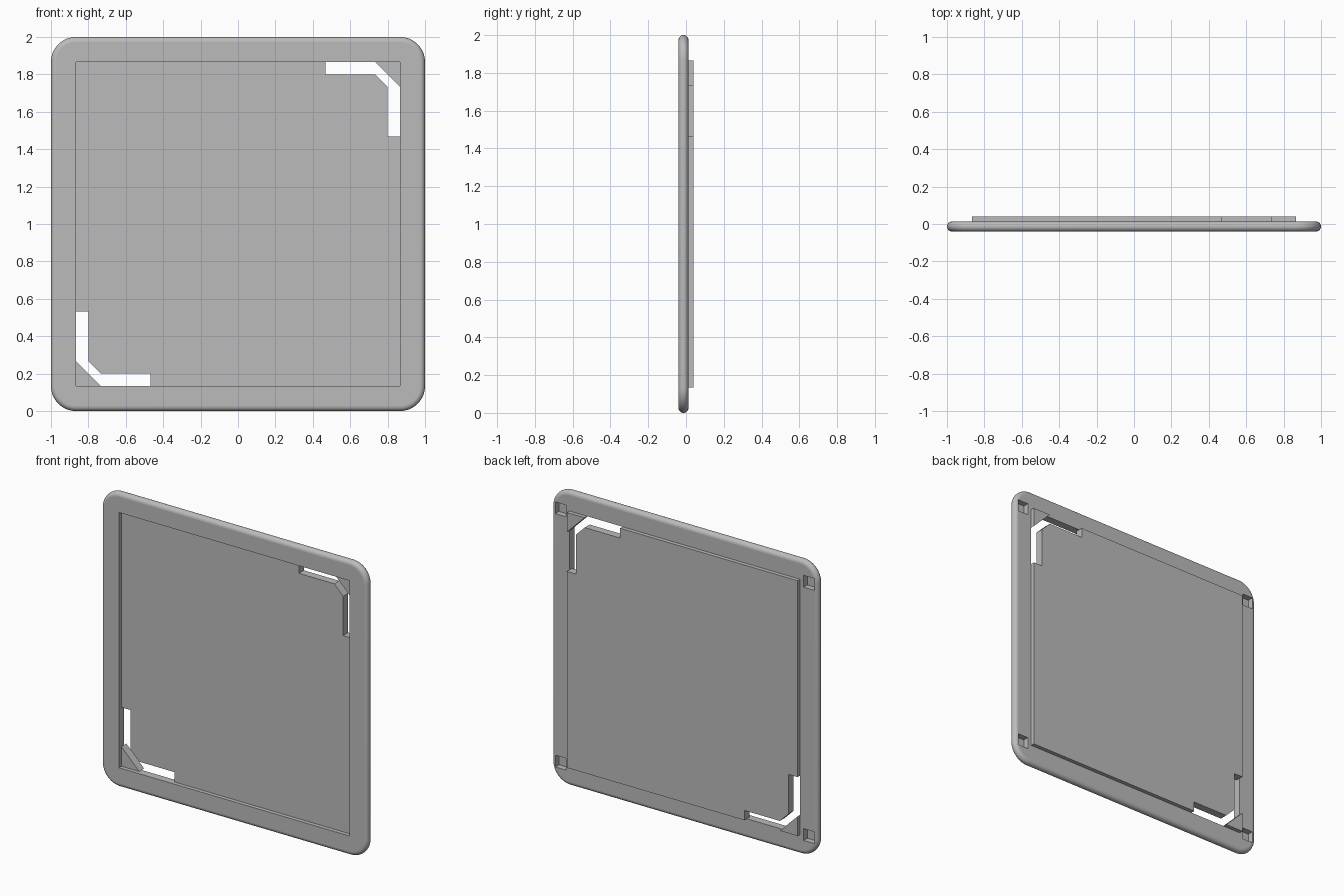
import bpy, bmesh, math

if "Cube" in bpy.data.objects:
    bpy.data.objects.remove(bpy.data.objects["Cube"], do_unlink=True)

UNIT = 0.08 / 3                      # base thickness step
BACK, FRONT = 0.04, -0.04            # overall depth limits
FRAME_BACK = FRONT + 2 * UNIT
HALF = 0.8667                        # half size of the opening

grey = bpy.data.materials.new("mid grey")
grey.use_nodes = True
grey.diffuse_color = (0.5, 0.5, 0.5, 1)
grey.node_tree.nodes["Principled BSDF"].inputs["Base Color"].default_value = (0.5, 0.5, 0.5, 1)


def skin(name, loops):
    """Solid through a stack of loops given as (outline, y)."""
    bm = bmesh.new()
    rings = [[bm.verts.new((x, y, z + 1)) for x, z in outline] for outline, y in loops]
    for a, b in zip(rings, rings[1:]):
        for i in range(len(a)):
            j = (i + 1) % len(a)
            bm.faces.new((a[i], a[j], b[j], b[i]))
    bm.faces.new(rings[0])
    bm.faces.new(rings[-1])
    bmesh.ops.recalc_face_normals(bm, faces=bm.faces)
    mesh = bpy.data.meshes.new(name)
    bm.to_mesh(mesh)
    bm.free()
    mesh.materials.append(grey)
    obj = bpy.data.objects.new(name, mesh)
    bpy.context.collection.objects.link(obj)
    return obj


def prism(name, outline, y0, y1):
    return skin(name, [(outline, y0), (outline, y1)])


def rectangle(cx, cz, half):
    return [(cx + half * sx, cz + half * sz) for sx, sz in ((-1, -1), (1, -1), (1, 1), (-1, 1))]


def rounded_square(half, radius, steps=12):
    points = []
    for corner in range(4):
        mid = math.pi / 2 * corner + math.pi / 4
        cx = math.copysign(half - radius, math.cos(mid))
        cz = math.copysign(half - radius, math.sin(mid))
        for k in range(steps + 1):
            a = math.pi / 2 * (corner + k / steps)
            points.append((cx + radius * math.cos(a), cz + radius * math.sin(a)))
    return points


def cut(target, cutter):
    cutter.hide_render = True
    mod = target.modifiers.new("cut", "BOOLEAN")
    mod.operation, mod.solver, mod.object = "DIFFERENCE", "EXACT", cutter
    bpy.context.view_layer.objects.active = target
    bpy.ops.object.modifier_apply(modifier=mod.name)
    bpy.data.objects.remove(cutter, do_unlink=True)


# Frame with a fully rounded rim
rim = []
for k in range(13):
    a = math.pi * k / 12
    inset = UNIT * (1 - math.sin(a))
    rim.append((rounded_square(1 - inset, 0.1333 - inset), FRONT + UNIT * (1 - math.cos(a))))
frame = skin("frame", rim)

# Central opening and four blind pockets in the back
cut(frame, prism("opening_cutter", rectangle(0, 0, HALF), -0.2, 0.2))
for sx in (-1, 1):
    for sz in (-1, 1):
        cut(frame, prism("pocket_cutter", rectangle(sx * 0.933, sz * 0.86, 0.04),
                         FRAME_BACK - 0.04, 0.1))

bpy.ops.object.select_all(action="DESELECT")
frame.select_set(True)
bpy.context.view_layer.objects.active = frame
bpy.ops.object.shade_smooth_by_angle(angle=math.radians(35))
for face in frame.data.polygons:
    if abs(face.normal.y) > 0.999:
        face.use_smooth = False

# Panel with angled slots at two opposite corners
SLOT, BEND, END = 0.8, 0.7333, 0.4667
half_outline = [(HALF, -HALF), (HALF, END), (SLOT, END), (SLOT, BEND),
                (BEND, SLOT), (END, SLOT), (END, HALF)]
panel_front = FRONT + UNIT
prism("panel", half_outline + [(-x, -z) for x, z in half_outline], panel_front, BACK)

# Corner blocks beyond the slots
for name, s in (("upper_corner_block", 1), ("lower_corner_block", -1)):
    prism(name, [(s * BEND, s * HALF), (s * HALF, s * HALF), (s * HALF, s * BEND)],
          panel_front, BACK)
